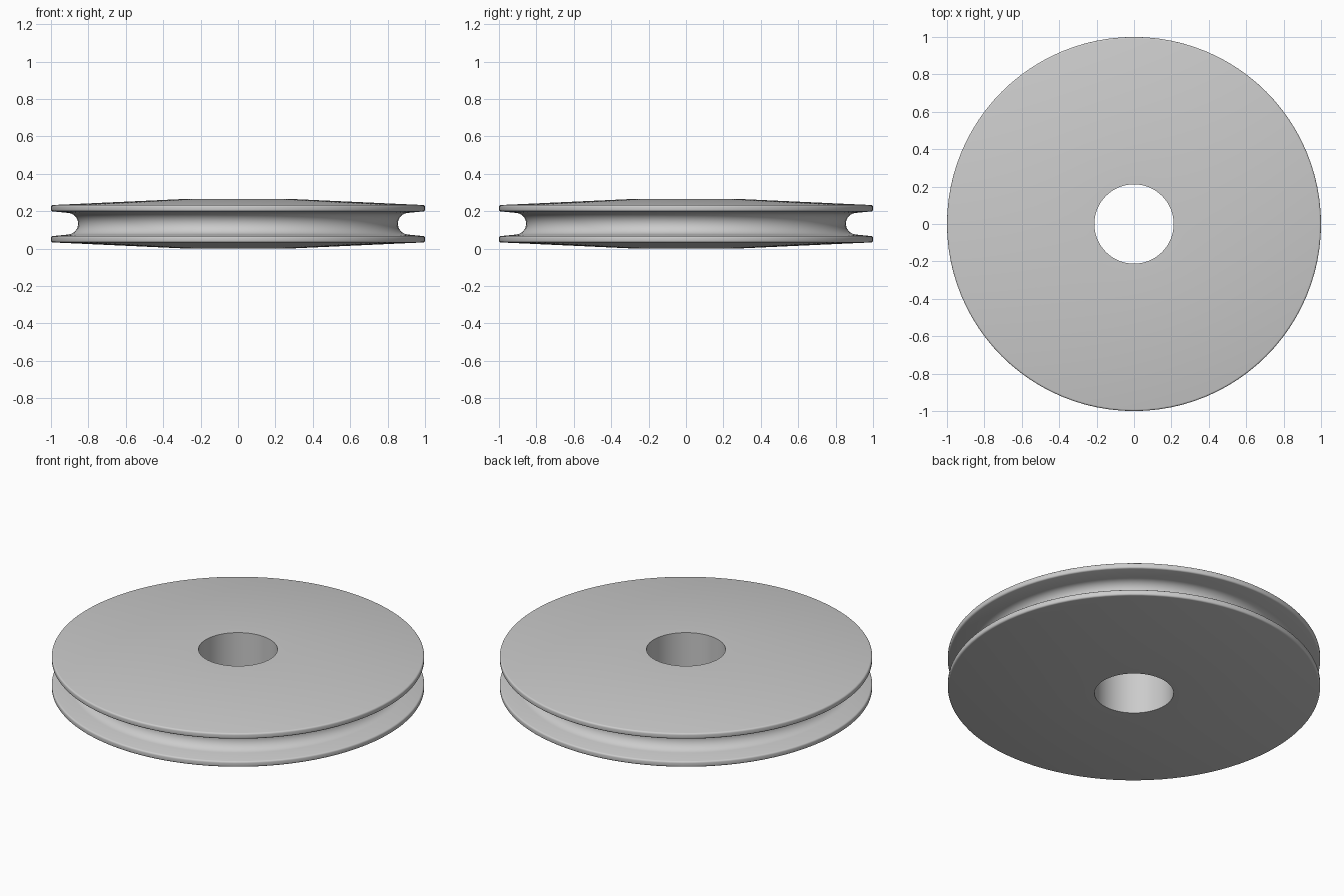
import bpy, bmesh, math
from mathutils import Matrix, Vector

cube = bpy.data.objects.get("Cube")
if cube:
    bpy.data.objects.remove(cube, do_unlink=True)

SEGMENTS = 96
HALF = 0.133      # half of the total thickness
BORE = 0.212

# One flat colour
grey = bpy.data.materials.new("plain_grey")
grey.use_nodes = True
colour = (0.6, 0.6, 0.6, 1)
grey.diffuse_color = colour
grey.node_tree.nodes["Principled BSDF"].inputs["Base Color"].default_value = colour


def arc(cx, cz, radius, start, end, steps):
    """Points (r, z) along an arc, angles in degrees."""
    angles = [math.radians(start + (end - start) * i / steps) for i in range(steps + 1)]
    return [(cx + radius * math.cos(a), cz + radius * math.sin(a)) for a in angles]


# Upper half of the section: bore, flat hub, sloping face, rounded rim, groove
upper = [(BORE, HALF), (0.27, HALF)]
upper += arc(0.99, 0.09, 0.01, 86, 0, 4)
upper += arc(0.99, 0.076, 0.01, 0, -82, 4)
upper += arc(0.913, 0.0, 0.058, 97, 180, 9)
lower = [(r, -z) for r, z in reversed(upper[:-1])]
section = upper + lower

# Spin the closed section round the axle
bm = bmesh.new()
verts = [bm.verts.new((r, 0, z + HALF)) for r, z in section]
edges = [bm.edges.new((v, verts[(i + 1) % len(verts)])) for i, v in enumerate(verts)]
bmesh.ops.spin(bm, geom=verts + edges, cent=(0, 0, 0), axis=(0, 0, 1),
               angle=math.tau, steps=SEGMENTS, use_merge=True)
bmesh.ops.remove_doubles(bm, verts=bm.verts, dist=0.0001)
bmesh.ops.recalc_face_normals(bm, faces=bm.faces)

mesh = bpy.data.meshes.new("pulley_wheel")
bm.to_mesh(mesh)
bm.free()
mesh.materials.append(grey)
wheel = bpy.data.objects.new("pulley_wheel", mesh)
bpy.context.collection.objects.link(wheel)

# Smooth round surfaces, crisp edges at the bore
bpy.ops.object.select_all(action="DESELECT")
wheel.select_set(True)
bpy.context.view_layer.objects.active = wheel
bpy.ops.object.shade_smooth_by_angle(angle=math.radians(30))
